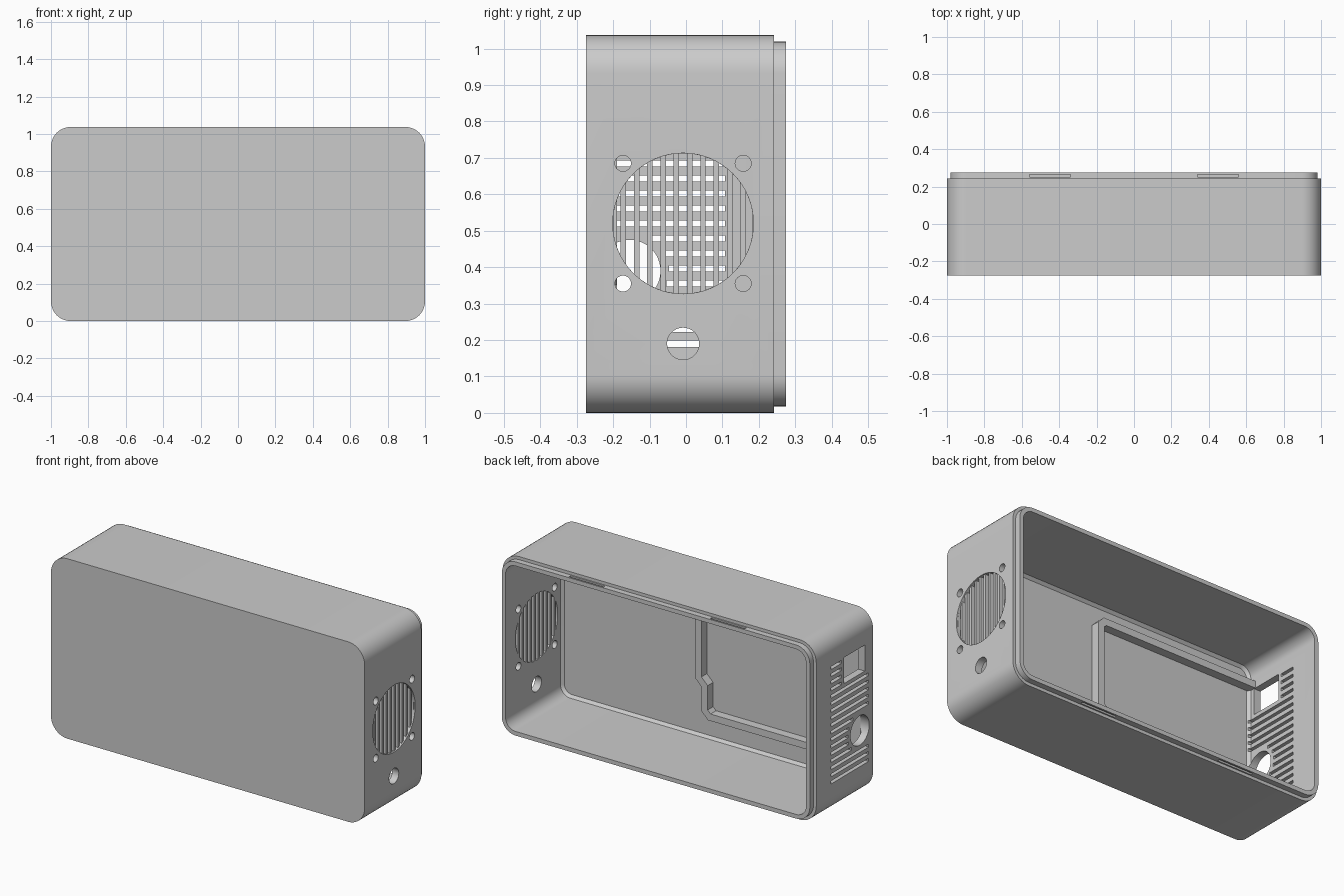
import bpy, bmesh
from math import sin, cos, pi, sqrt
from mathutils import Vector

if "Cube" in bpy.data.objects:
    bpy.data.objects.remove(bpy.data.objects["Cube"], do_unlink=True)

H = 1.037                      # case height
CZ = H / 2
FLOOR = -0.24                  # inner face of the front panel

grey = bpy.data.materials.new("plain grey")
grey.use_nodes = True
colour = (0.6, 0.6, 0.6, 1)
grey.diffuse_color = colour
grey.node_tree.nodes["Principled BSDF"].inputs["Base Color"].default_value = colour


def make_object(name, bm):
    bmesh.ops.recalc_face_normals(bm, faces=bm.faces[:])
    mesh = bpy.data.meshes.new(name)
    bm.to_mesh(mesh)
    bm.free()
    mesh.materials.append(grey)
    ob = bpy.data.objects.new(name, mesh)
    bpy.context.scene.collection.objects.link(ob)
    return ob


def rounded_outline(inset, y, radius=0.105, steps=10):
    r = max(radius - inset, 0.02)
    hx, hz = 1 - inset - r, CZ - inset - r
    pts = []
    for q, (sx, sz) in enumerate([(1, 1), (-1, 1), (-1, -1), (1, -1)]):
        for i in range(steps + 1):
            a = (q + i / steps) * pi / 2
            pts.append((sx * hx + r * cos(a), y, CZ + sz * hz + r * sin(a)))
    return pts


def loft(bm, rings):
    loops = [[bm.verts.new(p) for p in ring] for ring in rings]
    n = len(loops[0])
    for a, b in zip(loops, loops[1:]):
        for i in range(n):
            j = (i + 1) % n
            bm.faces.new((a[i], a[j], b[j], b[i]))
    bm.faces.new(loops[0])
    bm.faces.new(loops[-1])


def side_prism(bm, outline, x0, x1):
    # outline holds (y, z) pairs
    loft(bm, [[(x, y, z) for y, z in outline] for x in (x0, x1)])


def circle(y, z, r, n=48):
    return [(y + r * cos(2 * pi * i / n), z + r * sin(2 * pi * i / n)) for i in range(n)]


def rect(y0, y1, z0, z1):
    return [(y0, z0), (y1, z0), (y1, z1), (y0, z1)]


def cut(target, bm):
    cutter = make_object("cutter", bm)
    cutter.hide_render = True
    mod = target.modifiers.new("cut", 'BOOLEAN')
    mod.operation, mod.solver, mod.object = 'DIFFERENCE', 'EXACT', cutter
    bpy.context.view_layer.update()
    graph = bpy.context.evaluated_depsgraph_get()
    mesh = bpy.data.meshes.new_from_object(target.evaluated_get(graph))
    target.modifiers.clear()
    target.data = mesh
    bpy.data.objects.remove(cutter, do_unlink=True)


# Case: outer shell, stepped lip, open cavity with a chamfered floor edge
bm = bmesh.new()
sections = [(0, -0.275), (0, 0.242), (0.018, 0.242), (0.018, 0.275),
            (0.042, 0.275), (0.042, FLOOR + 0.015), (0.057, FLOOR)]
loft(bm, [rounded_outline(inset, y) for inset, y in sections])
case = make_object("case", bm)

# Fan side: shallow round recess
FY, FZ, FR = -0.008, 0.52, 0.193
bm = bmesh.new()
side_prism(bm, circle(FY, FZ, FR, 64), 0.992, 1.05)
cut(case, bm)

# Fan side: grille slots, screw holes and cable hole
bm = bmesh.new()
for k in range(-5, 6):
    left, right = k * 0.0365 - 0.0108, k * 0.0365 + 0.0108
    left, right = max(left, -FR + 0.002), min(right, FR - 0.002)
    ys = [left + (right - left) * i / 4 for i in range(5)]
    arc = [(y, sqrt(FR * FR - y * y) - 0.0005) for y in ys]
    outline = [(FY + y, FZ + z) for y, z in arc]
    outline += [(FY + y, FZ - z) for y, z in reversed(arc)]
    side_prism(bm, outline, 0.9, 1.1)
for sy in (-1, 1):
    for sz in (-1, 1):
        side_prism(bm, circle(FY + sy * 0.165, FZ + sz * 0.165, 0.022, 24), 0.9, 1.1)
side_prism(bm, circle(FY, 0.19, 0.044, 32), 0.9, 1.1)

# Vent side: socket opening, round connector hole and rows of slots
HY, HZ, RING = -0.155, 0.39, 0.108
side_prism(bm, rect(-0.2, -0.01, 0.715, 0.865), -1.1, -0.9)
side_prism(bm, circle(HY, HZ, 0.085), -1.1, -0.9)
for row in range(17):
    z = 0.19 + row * 0.0412
    start = -0.235
    if abs(z - HZ) < RING:
        start = HY + sqrt(RING ** 2 - (z - HZ) ** 2)
    if 0.695 < z < 0.885:
        start = 0.012
    side_prism(bm, rect(start, 0.107, z - 0.0085, z + 0.0085), -1.1, -0.9)

# Snap grooves along the top and bottom of the lip
for x in (-0.45, 0.45):
    for z in (0.018, H - 0.018):
        side_prism(bm, rect(0.25, 0.265, z - 0.01, z + 0.01), x - 0.11, x + 0.11)
cut(case, bm)

# Raised rib around the board area on the inside of the front panel
path = [Vector(p) for p in [(-0.965, 0.885), (0.03, 0.885), (0.055, 0.86), (0.055, 0.40),
                            (0.015, 0.36), (0.015, 0.22), (-0.015, 0.19), (-0.965, 0.19)]]


def offset(points, d):
    out = []
    for i, p in enumerate(points):
        a = (p - points[i - 1]).normalized() if i else None
        b = (points[i + 1] - p).normalized() if i + 1 < len(points) else a
        a = a or b
        na, nb = Vector((a.y, -a.x)), Vector((b.y, -b.x))
        m = (na + nb).normalized()
        out.append(p + m * d / m.dot(na))
    return out


bm = bmesh.new()
outline = offset(path, -0.02) + offset(path, 0.02)[::-1]
loft(bm, [[(p.x, y, p.y) for p in outline] for y in (FLOOR - 0.005, FLOOR + 0.05)])
make_object("board_rib", bm)

# Smooth the rounded corners, keep the edges sharp
bpy.ops.object.select_all(action='DESELECT')
case.select_set(True)
bpy.context.view_layer.objects.active = case
bpy.ops.object.shade_smooth_by_angle(angle=0.5)
